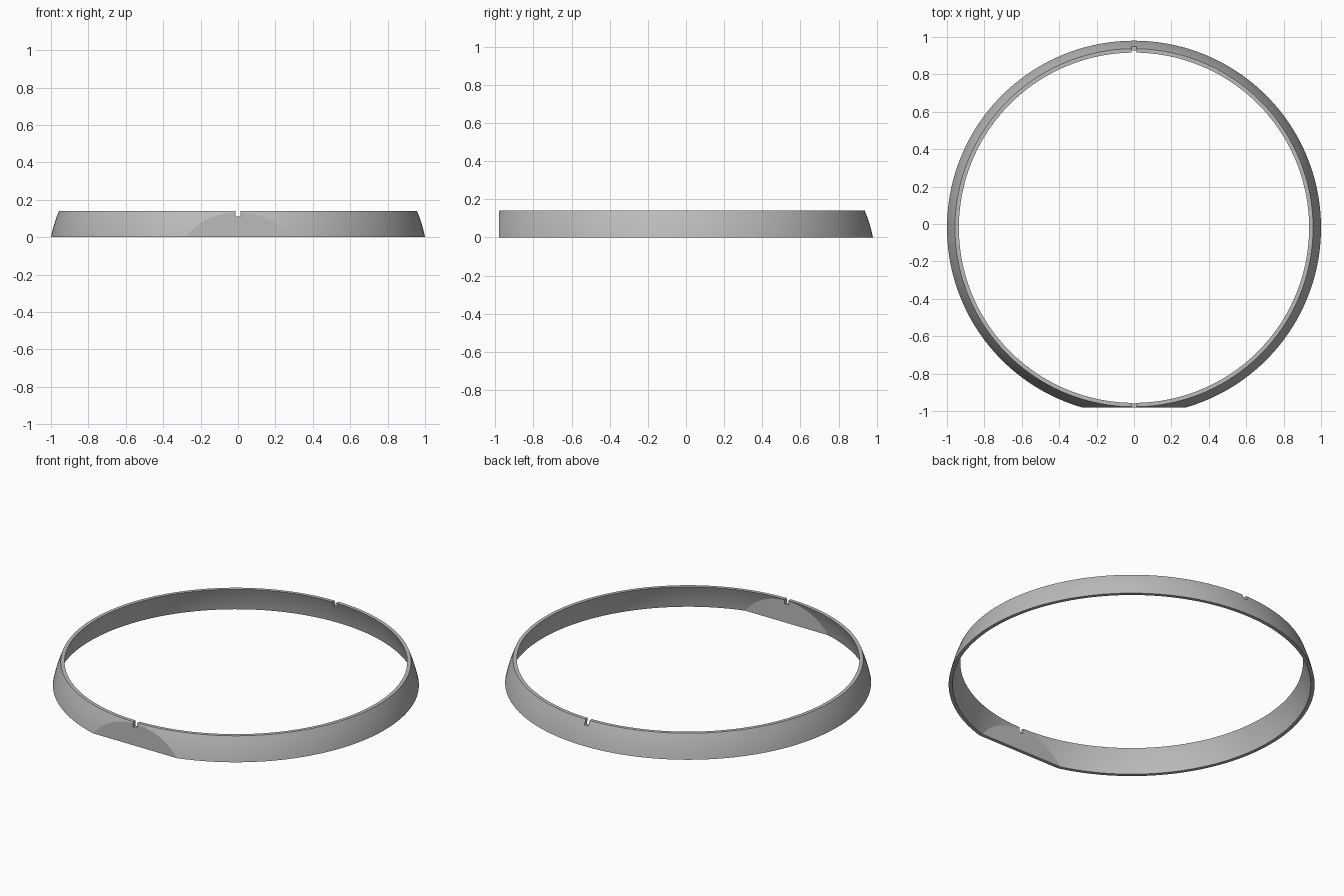
import bpy
import bmesh
import math

if "Cube" in bpy.data.objects:
    bpy.data.objects.remove(bpy.data.objects["Cube"], do_unlink=True)

HEIGHT = 0.14
WALL = 0.021
CENTRE_Y = -0.02
FLAT_Y = -0.98
SEGMENTS = 192

grey = bpy.data.materials.new("light grey")
grey.use_nodes = True
grey.diffuse_color = (0.5, 0.5, 0.5, 1)
grey.node_tree.nodes["Principled BSDF"].inputs["Base Color"].default_value = (0.5, 0.5, 0.5, 1)


def outer_radius(z):
    """Gently bulging taper of the ring wall."""
    return 1 - 0.2 * z - 0.75 * z * z


def turned_solid(name, heights, inset, flat_y):
    """Solid of revolution, sliced flat at the front."""
    bm = bmesh.new()
    rings = []
    for z in heights:
        r = outer_radius(z) - inset
        angles = [math.tau * i / SEGMENTS for i in range(SEGMENTS)]
        rings.append([bm.verts.new((r * math.cos(a), CENTRE_Y + r * math.sin(a), z)) for a in angles])
    for low, high in zip(rings, rings[1:]):
        for i in range(SEGMENTS):
            j = (i + 1) % SEGMENTS
            bm.faces.new((low[i], low[j], high[j], high[i]))
    bm.faces.new(rings[0][::-1])
    bm.faces.new(rings[-1])
    cut = bmesh.ops.bisect_plane(bm, geom=bm.verts[:] + bm.edges[:] + bm.faces[:],
                                 plane_co=(0, flat_y, 0), plane_no=(0, -1, 0), clear_outer=True)
    rim = [e for e in cut["geom_cut"] if isinstance(e, bmesh.types.BMEdge)]
    bmesh.ops.contextual_create(bm, geom=rim)
    bmesh.ops.recalc_face_normals(bm, faces=bm.faces[:])
    mesh = bpy.data.meshes.new(name)
    bm.to_mesh(mesh)
    bm.free()
    mesh.materials.append(grey)
    obj = bpy.data.objects.new(name, mesh)
    bpy.context.collection.objects.link(obj)
    return obj


def subtract(target, cutter):
    """Cut one solid from another and discard the cutter."""
    cutter.hide_render = True
    mod = target.modifiers.new("cut", 'BOOLEAN')
    mod.operation = 'DIFFERENCE'
    mod.solver = 'EXACT'
    mod.object = cutter
    bpy.ops.object.select_all(action='DESELECT')
    target.select_set(True)
    bpy.context.view_layer.objects.active = target
    bpy.ops.object.modifier_apply(modifier=mod.name)
    bpy.data.objects.remove(cutter, do_unlink=True)


# Tapered ring with a flat front, hollowed to an even wall
ring = turned_solid("tapered_ring", [HEIGHT * i / 6 for i in range(7)], 0, FLAT_Y)
bore = turned_solid("bore_cutter", [HEIGHT * i / 6 for i in range(-1, 8)], WALL, FLAT_Y + WALL)
subtract(ring, bore)

# Small notches in the top rim, front and back
for y in (-0.96, 0.94):
    bpy.ops.mesh.primitive_cube_add(size=1, location=(0, y, HEIGHT))
    notch = bpy.context.object
    notch.name = "notch_cutter"
    notch.scale = (0.026, 0.14, 0.06)
    notch.data.materials.append(grey)
    bpy.context.view_layer.update()
    subtract(ring, notch)

# Smooth walls with crisp rims and flat edges
bpy.ops.object.shade_smooth_by_angle(angle=math.radians(8))
